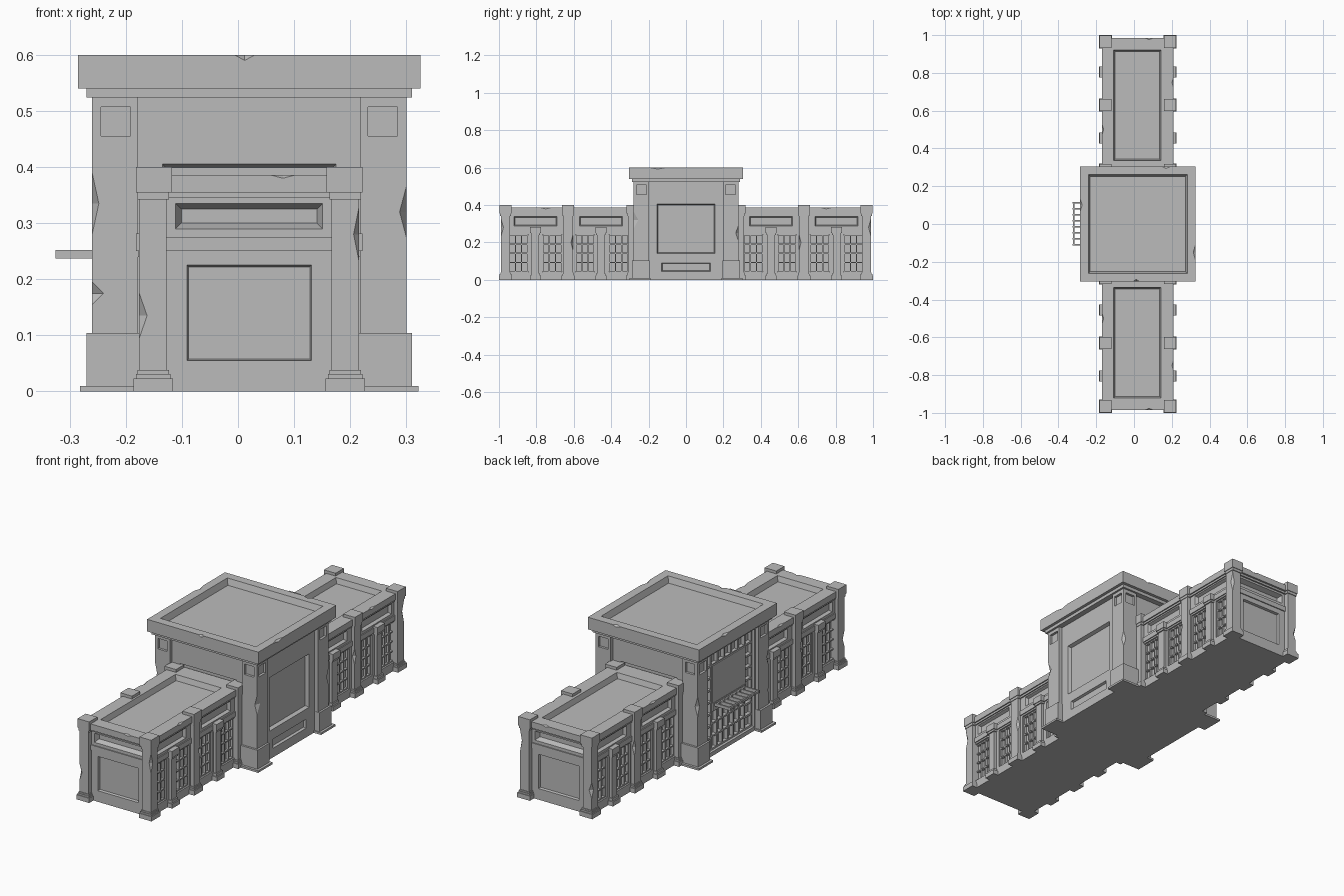
import bpy, bmesh
from mathutils import Matrix, Vector

if "Cube" in bpy.data.objects:
    bpy.data.objects.remove(bpy.data.objects["Cube"], do_unlink=True)

CX = 0.02  # building axis, offset by the canopy
stone = bpy.data.materials.new("grey_stone")
stone.use_nodes = True
GREY = (0.5, 0.5, 0.5, 1)
stone.diffuse_color = GREY
stone.node_tree.nodes["Principled BSDF"].inputs["Base Color"].default_value = GREY


def add_box(bm, x0, x1, y0, y1, z0, z1):
    mid = Vector((x0 + x1 + 2 * CX, y0 + y1, z0 + z1)) / 2
    size = (abs(x1 - x0), abs(y1 - y0), abs(z1 - z0), 1)
    bmesh.ops.create_cube(bm, size=1, matrix=Matrix.Translation(mid) @ Matrix.Diagonal(size))


def add_recess(bm, axis, side, face, depth, a, b, taper=0.0):
    """Cutter sunk into a face; a and b are its spans along the other two axes."""
    others = [i for i in range(3) if i != axis]
    rings = []
    for d, t in ((-0.03, 0), (0, 0), (depth, taper)):
        ring = []
        for i, j in ((0, 0), (1, 0), (1, 1), (0, 1)):
            p = [0, 0, 0]
            p[axis] = side * (face - d)
            p[others[0]] = a[i] + (t if i == 0 else -t)
            p[others[1]] = b[j] + (t if j == 0 else -t)
            p[0] += CX
            ring.append(bm.verts.new(p))
        rings.append(ring)
    bm.faces.new(rings[0])
    bm.faces.new(rings[2])
    for lo, hi in zip(rings, rings[1:]):
        for k in range(4):
            bm.faces.new((lo[k], lo[k - 1], hi[k - 1], hi[k]))


def add_chip(bm, x, y, z, sx, sy, sz):
    m = Matrix.Translation((x + CX, y, z)) @ Matrix.Diagonal((sx, sy, sz, 1))
    bmesh.ops.create_uvsphere(bm, u_segments=4, v_segments=2, radius=1, matrix=m)


def to_object(name, bm):
    bmesh.ops.recalc_face_normals(bm, faces=bm.faces)
    mesh = bpy.data.meshes.new(name)
    bm.to_mesh(mesh)
    bm.free()
    mesh.materials.append(stone)
    ob = bpy.data.objects.new(name, mesh)
    bpy.context.collection.objects.link(ob)
    return ob


def part(name, boxes, recesses=(), chips=()):
    bm = bmesh.new()
    for b in boxes:
        add_box(bm, *b)
    ob = to_object(name, bm)
    for items, add in ((recesses, add_recess), (chips, add_chip)):
        if not items:
            continue
        cut = bmesh.new()
        for i in items:
            add(cut, *i)
        cutter = to_object(name + "_cutter", cut)
        cutter.hide_render = True
        mod = ob.modifiers.new("cut", "BOOLEAN")
        mod.operation, mod.solver, mod.object = "DIFFERENCE", "EXACT", cutter
        dg = bpy.context.evaluated_depsgraph_get()
        mesh = bpy.data.meshes.new_from_object(ob.evaluated_get(dg))
        ob.modifiers.clear()
        ob.data = mesh
        bpy.data.objects.remove(cutter, do_unlink=True)
    return ob


def square(h, z0, z1):
    return (-h, h, -h, h, z0, z1)


def bars(x0, x1, ya, yb, za, zb, cols, rows, w=0.003):
    """Lattice of bars in a plane facing x, including the outer frame."""
    out = []
    for i in range(cols + 1):
        y = ya + (yb - ya) * i / cols
        out.append((x0, x1, y - w, y + w, za, zb))
    for i in range(rows + 1):
        z = za + (zb - za) * i / rows
        out.append((x0, x1, ya, yb, z - w, z + w))
    return out


SIGNS = (1, -1)
# ---- central tower ----
panels = [(ax, s, 0.262, d, (-w, w), z, t)
          for ax, s in ((0, 1), (1, 1), (1, -1))
          for w, z, d, t in ((0.155, (0.14, 0.405), 0.018, 0.006), (0.13, (0.045, 0.09), 0.012, 0.004))]
panels.append((0, -1, 0.262, 0.03, (-0.19, 0.19), (0.02, 0.505)))
part("tower_wall", [square(0.262, 0, 0.53)], panels)

corners = [(sx, sy) for sx in SIGNS for sy in SIGNS]


def corner_boxes(a, b, z0, z1):
    return [(sx * a, sx * b, sy * a, sy * b, z0, z1) for sx, sy in corners]


blocks = []
for sx, sy in corners:
    for ax, s, o in ((0, sx, sy), (1, sy, sx)):
        blocks.append((ax, s, 0.28, 0.012, sorted((o * 0.212, o * 0.264)), (0.455, 0.507)))
part("tower_pilasters", corner_boxes(0.198, 0.28, 0, 0.53), blocks,
     [(-0.28, -0.28, 0.335, 0.012, 0.02, 0.055), (-0.28, -0.28, 0.175, 0.02, 0.012, 0.02),
      (0.28, -0.28, 0.32, 0.012, 0.025, 0.045), (0.28, 0.28, 0.25, 0.014, 0.014, 0.04),
      (-0.28, 0.28, 0.3, 0.014, 0.014, 0.05)])
part("tower_pilaster_bases", corner_boxes(0.196, 0.29, 0, 0.104))
part("tower_foot_pads", corner_boxes(0.19, 0.302, 0, 0.01))
part("tower_frieze", [square(0.29, 0.524, 0.541)])
part("tower_cornice", [square(0.305, 0.54, 0.6)],
     [(2, 1, 0.6, 0.03, (-0.262, 0.262), (-0.262, 0.262), 0.01)],
     [(-0.008, -0.305, 0.602, 0.022, 0.015, 0.012), (0.305, -0.15, 0.602, 0.014, 0.05, 0.01),
      (-0.305, 0.1, 0.602, 0.014, 0.04, 0.01), (0.15, 0.305, 0.602, 0.03, 0.014, 0.01)])

# glazed facade on the -x side of the tower
facade = []
for s in SIGNS:
    facade += bars(-0.25, -0.23, s * 0.13, s * 0.187, 0.025, 0.44, 1, 7, 0.005)
facade += bars(-0.25, -0.23, -0.187, 0.187, 0.44, 0.5, 7, 1, 0.005)
facade += bars(-0.25, -0.23, -0.13, 0.13, 0.025, 0.215, 6, 3, 0.004)
facade.append((-0.256, -0.23, -0.13, 0.13, 0.255, 0.44))
facade.append((-0.258, -0.23, -0.13, 0.13, 0.215, 0.255))
part("facade_lattice", facade)
slats = [(-0.345, -0.25, y - 0.004, y + 0.004, 0.237, 0.252)
         for y in (-0.11 + 0.0317 * i for i in range(8))]
slats += [(x, x + 0.008, -0.114, 0.116, 0.24, 0.25) for x in (-0.343, -0.27)]
part("canopy_slats", slats)

# ---- two matching wings ----
MAIN, SMALL = (0.965, 0.63, 0.285), (0.805, 0.455)
WINDOWS = (0.895, 0.715, 0.54, 0.36)
for s, side in ((1, "back"), (-1, "front")):
    def span(y, h):
        return (y * s - h, y * s + h)

    # wall with sunken windows and panels
    cuts = [(1, s, 0.967, 0.012, (-0.111, 0.111), (0.055, 0.225), 0.003),
            (1, s, 0.967, 0.025, (-0.131, 0.131), (0.29, 0.335), 0.01)]
    lattice = []
    for sx in SIGNS:
        for y in WINDOWS:
            cuts.append((0, sx, 0.178, 0.02, span(y, 0.052), (0.042, 0.242)))
            lattice += bars(sx * 0.157, sx * 0.17, *span(y, 0.049), 0.045, 0.239, 3, 4)
        for y in SMALL:
            cuts.append((0, sx, 0.178, 0.015, span(y, 0.115), (0.288, 0.338), 0.006))
    part(side + "_wing_wall", [(-0.178, 0.178, s * 0.25, s * 0.967, 0, 0.36)], cuts)
    part(side + "_wing_window_bars", lattice)
    part(side + "_wing_band", [(sx * 0.17, sx * 0.183, s * 0.25, s * 0.972, 0.25, 0.275) for sx in SIGNS]
         + [(-0.17, 0.17, s * 0.95, s * 0.972, 0.25, 0.275)])

    # parapet with sunken roof
    part(side + "_wing_cornice", [(-0.184, 0.184, s * 0.25, s * 0.975, 0.345, 0.356)])
    part(side + "_wing_parapet", [(-0.19, 0.19, s * 0.25, s * 0.985, 0.355, 0.386)],
         [(2, 1, 0.386, 0.026, (-0.128, 0.124), sorted((s * 0.335, s * 0.922)), 0.008)],
         [(0.06, s * 0.985, 0.388, 0.03, 0.012, 0.008), (0.19, s * 0.75, 0.388, 0.012, 0.035, 0.009),
          (-0.19, s * 0.5, 0.388, 0.012, 0.04, 0.009)])

    # main columns, then the small ones between windows
    shafts, caps, bases, small = [], [], [], []
    for sx in SIGNS:
        def post(y, inner, outer, h, z0, z1):
            return (sx * inner, sx * outer, *span(y, h), z0, z1)

        for y in MAIN:
            shafts.append(post(y, 0.147, 0.196, 0.025, 0.02, 0.35))
            caps += [post(y, 0.143, 0.199, 0.029, 0.342, 0.356),
                     post(y, 0.138, 0.202, 0.032, 0.355, 0.4)]
            bases += [post(y, 0.136, 0.206, 0.035, 0, 0.023),
                      post(y, 0.14, 0.202, 0.031, 0.02, 0.031),
                      post(y, 0.143, 0.199, 0.028, 0.03, 0.038)]
        for y in SMALL:
            small += [post(y, 0.16, 0.192, 0.02, 0.02, 0.25),
                      post(y, 0.16, 0.198, 0.025, 0.24, 0.252),
                      post(y, 0.16, 0.202, 0.029, 0.25, 0.282),
                      post(y, 0.16, 0.204, 0.03, 0, 0.022),
                      post(y, 0.16, 0.198, 0.025, 0.02, 0.035)]
    part(side + "_wing_columns", shafts, chips=[
        (-0.196, s * 0.99, 0.135, 0.014, 0.014, 0.04), (0.196, s * 0.99, 0.28, 0.01, 0.014, 0.05),
        (0.196, s * 0.605, 0.2, 0.012, 0.01, 0.04), (-0.196, s * 0.655, 0.22, 0.012, 0.01, 0.04)])
    part(side + "_wing_capitals", caps)
    part(side + "_wing_column_bases", bases)
    part(side + "_wing_small_columns", small)
